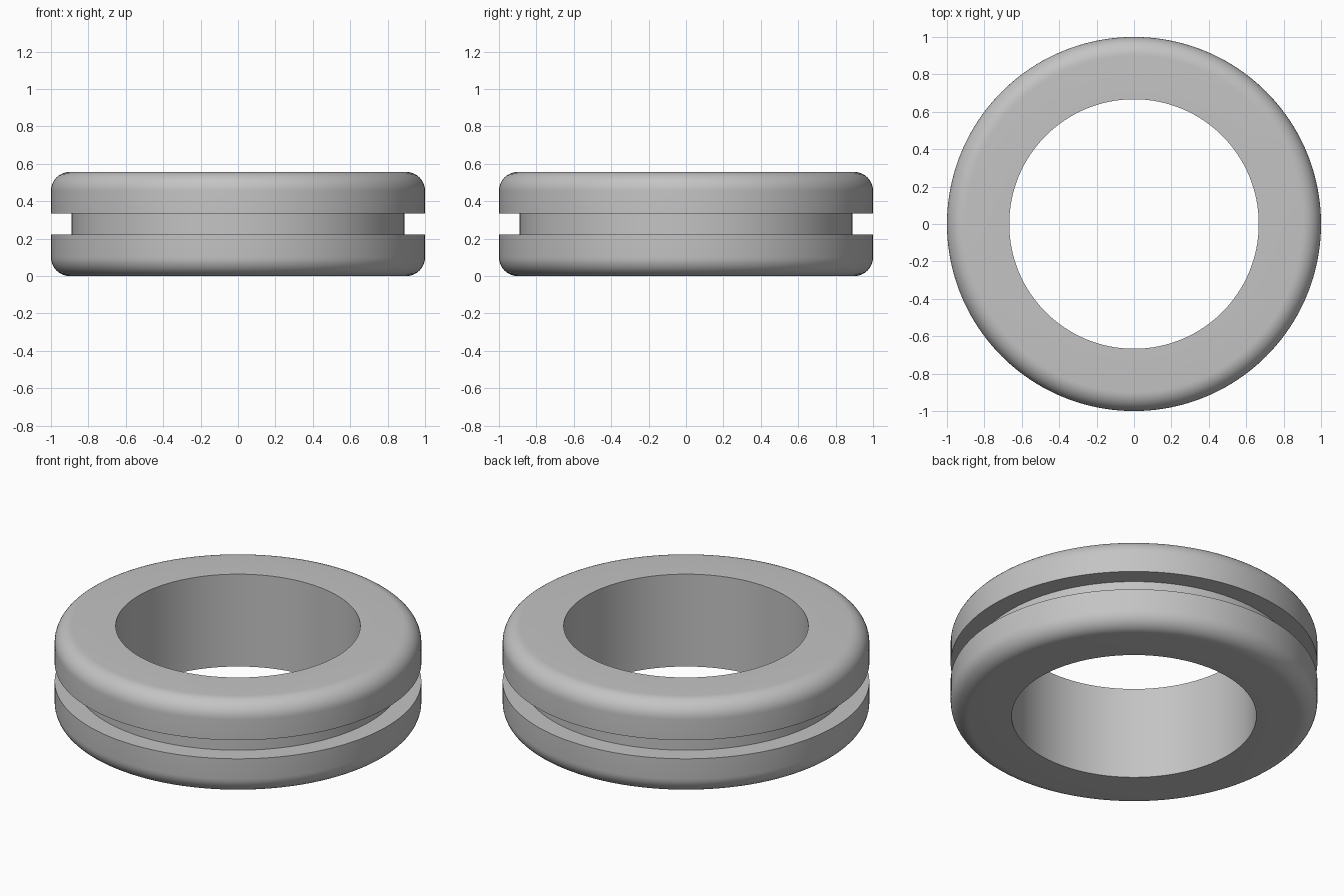
import bpy
import bmesh
import math

cube = bpy.data.objects.get("Cube")
if cube:
    bpy.data.objects.remove(cube, do_unlink=True)

HEIGHT, OUTER, BORE = 0.556, 1.0, 0.667
GROOVE_R, GROOVE_HALF = 0.889, 0.056
FILLET, ARC_STEPS, SEGMENTS = 0.1, 10, 160

# Single plain grey
grey = bpy.data.materials.new("light_grey")
grey.use_nodes = True
colour = (0.55, 0.55, 0.55, 1)
grey.diffuse_color = colour
grey.node_tree.nodes["Principled BSDF"].inputs["Base Color"].default_value = colour

# Upper half of the cross-section, measured from the middle height
half = HEIGHT / 2
upper = [(GROOVE_R, GROOVE_HALF), (OUTER, GROOVE_HALF)]
for i in range(ARC_STEPS + 1):
    a = math.pi / 2 * i / ARC_STEPS
    upper.append((OUTER - FILLET + FILLET * math.cos(a),
                  half - FILLET + FILLET * math.sin(a)))
upper.append((BORE, half))

# Mirror to close the section, then revolve it about z
section = upper + [(r, -z) for r, z in reversed(upper)]
bm = bmesh.new()
rings = []
for s in range(SEGMENTS):
    t = math.tau * s / SEGMENTS
    rings.append([bm.verts.new((r * math.cos(t), r * math.sin(t), z + half))
                  for r, z in section])
n = len(section)
for s in range(SEGMENTS):
    a, b = rings[s], rings[(s + 1) % SEGMENTS]
    for i in range(n):
        j = (i + 1) % n
        bm.faces.new((a[i], b[i], b[j], a[j]))
bmesh.ops.recalc_face_normals(bm, faces=bm.faces[:])

mesh = bpy.data.meshes.new("grooved_ring")
bm.to_mesh(mesh)
bm.free()
mesh.materials.append(grey)
ring = bpy.data.objects.new("grooved_ring", mesh)
bpy.context.collection.objects.link(ring)

# Smooth curved walls, crisp groove and bore edges
bpy.ops.object.select_all(action="DESELECT")
ring.select_set(True)
bpy.context.view_layer.objects.active = ring
bpy.ops.object.shade_smooth_by_angle(angle=math.radians(30))
